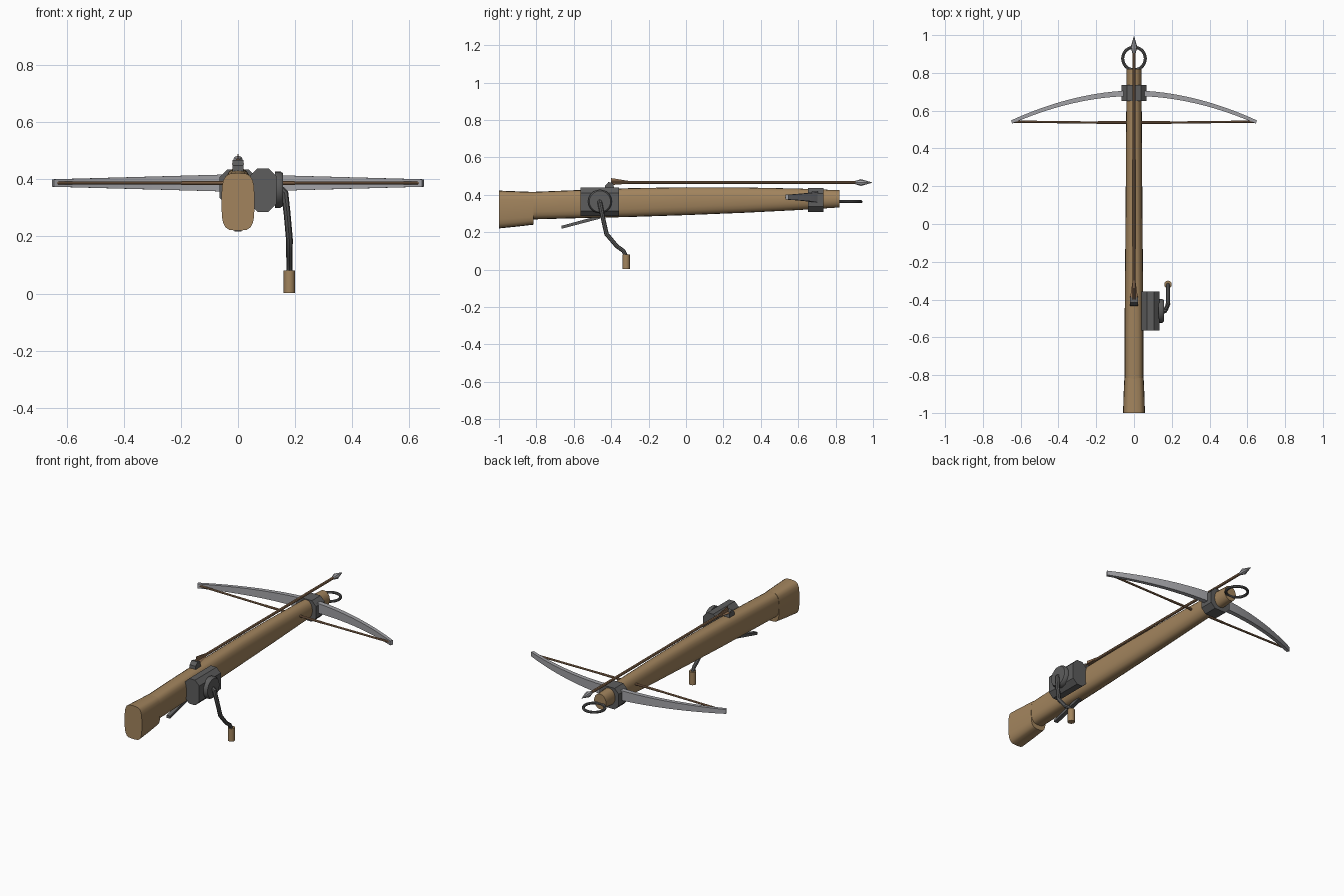
import bpy, bmesh, math
from mathutils import Vector

if "Cube" in bpy.data.objects:
    bpy.data.objects.remove(bpy.data.objects["Cube"])


def material(name, rgb):
    m = bpy.data.materials.new(name)
    m.diffuse_color = (*rgb, 1)
    m.use_nodes = True
    m.node_tree.nodes["Principled BSDF"].inputs["Base Color"].default_value = m.diffuse_color
    return m


WOOD = material("wood", (0.36, 0.23, 0.11))
SHAFT = material("shaft_wood", (0.30, 0.17, 0.09))
IRON = material("dark_iron", (0.11, 0.11, 0.11))
STEEL = material("steel", (0.36, 0.36, 0.38))


def loft(name, rings, mat, smooth=35):
    """Skin equal-length point rings and cap both ends."""
    bm = bmesh.new()
    loops = [[bm.verts.new(p) for p in r] for r in rings]
    n = len(loops[0])
    for a, b in zip(loops, loops[1:]):
        for i in range(n):
            j = (i + 1) % n
            bm.faces.new((a[i], a[j], b[j], b[i]))
    bm.faces.new(loops[0])
    bm.faces.new(loops[-1])
    bmesh.ops.recalc_face_normals(bm, faces=bm.faces)
    me = bpy.data.meshes.new(name)
    bm.to_mesh(me)
    bm.free()
    ob = bpy.data.objects.new(name, me)
    bpy.context.collection.objects.link(ob)
    me.materials.append(mat)
    if smooth:
        bpy.ops.object.select_all(action='DESELECT')
        ob.select_set(True)
        bpy.context.view_layer.objects.active = ob
        bpy.ops.object.shade_smooth_by_angle(angle=math.radians(smooth))
    return ob


def tube(name, pts, radii, mat, sides=12):
    """Round bar through points, one radius per point."""
    pts = [Vector(p) for p in pts]
    rings = []
    for i, p in enumerate(pts):
        d = (pts[min(i + 1, len(pts) - 1)] - pts[max(i - 1, 0)]).normalized()
        ref = Vector((1, 0, 0)) if abs(d.x) < 0.9 else Vector((0, 0, 1))
        u = d.cross(ref).normalized()
        v = d.cross(u)
        rings.append([p + radii[i] * (u * math.cos(a) + v * math.sin(a))
                      for a in (2 * math.pi * k / sides for k in range(sides))])
    return loft(name, rings, mat)


def oval(y, w, z0, z1, power, n=20):
    """Squared-off oval section of the stock."""
    c, h = (z0 + z1) / 2, (z1 - z0) / 2
    out = []
    for k in range(n):
        a = 2 * math.pi * k / n
        ca, sa = math.cos(a), math.sin(a)
        out.append((w * math.copysign(abs(ca) ** (2 / power), ca), y,
                    c + h * math.copysign(abs(sa) ** (2 / power), sa)))
    return out


def block(name, x0, x1, y0, y1, z0, z1, cut, mat):
    """Box with its four lengthwise edges chamfered."""
    prof = [(x0 + cut, z0), (x1 - cut, z0), (x1, z0 + cut), (x1, z1 - cut),
            (x1 - cut, z1), (x0 + cut, z1), (x0, z1 - cut), (x0, z0 + cut)]
    return loft(name, [[(x, y, z) for x, z in prof] for y in (y0, y1)], mat, 0)


# Stock: tapered body with a deeper butt
loft("stock", [oval(*s) for s in [
    (-0.825, 0.05, 0.268, 0.415, 3), (-0.6, 0.05, 0.274, 0.424, 3),
    (-0.3, 0.048, 0.281, 0.435, 2.8), (0, 0.045, 0.291, 0.44, 2.6),
    (0.3, 0.043, 0.303, 0.439, 2.4), (0.6, 0.041, 0.318, 0.433, 2.2),
    (0.82, 0.04, 0.332, 0.424, 2)]], WOOD)
loft("butt", [oval(*s) for s in [
    (-1, 0.058, 0.22, 0.422, 3.6), (-0.9, 0.055, 0.23, 0.418, 3.6),
    (-0.815, 0.051, 0.24, 0.415, 3.6)]], WOOD)

# Steel bow, thinning towards the tips
bow = []
for i in range(-12, 13):
    t = i / 12
    x, y = 0.648 * t, 0.692 - 0.152 * abs(t) ** 1.9
    s = -0.152 * 1.9 * abs(t) ** 0.9 * math.copysign(1, t) / 0.648
    nrm = Vector((-s, 1, 0)).normalized()
    d, h = 0.015 - 0.006 * abs(t), 0.031 - 0.018 * abs(t)
    bow.append([Vector((x, y, 0.387 + dz * h)) + nrm * d * dy
                for dy, dz in ((-1, -1), (1, -1), (1, 1), (-1, 1))])
loft("bow", bow, STEEL)
block("bow_clamp", -0.065, 0.065, 0.652, 0.735, 0.308, 0.435, 0.028, IRON)

# String with a thicker serving in the middle
tube("string", [(-0.635, 0.542, 0.387), (-0.2, 0.537, 0.387), (-0.19, 0.537, 0.387),
                (0.19, 0.537, 0.387), (0.2, 0.537, 0.387), (0.635, 0.542, 0.387)],
     [0.006, 0.006, 0.007, 0.007, 0.006, 0.006], SHAFT, 8)

# Front ring
bpy.ops.mesh.primitive_torus_add(location=(0, 0.876, 0.363), major_radius=0.06,
                                 minor_radius=0.008, major_segments=28, minor_segments=8)
ring = bpy.context.object
ring.name = "front_ring"
ring.data.materials.append(IRON)
bpy.ops.object.shade_smooth_by_angle()

# Bolt: shaft, head and three fletches
tube("bolt_shaft", [(0, -0.4, 0.465), (0, 0.93, 0.465)], [0.008, 0.008], SHAFT, 8)
tube("bolt_head", [(0, 0.905, 0.465), (0, 0.935, 0.465), (0, 0.995, 0.465)],
     [0.009, 0.018, 0.001], STEEL, 8)
for k in range(3):
    a = math.radians(90 + 120 * k)
    out, side = Vector((math.cos(a), 0, math.sin(a))), Vector((-math.sin(a), 0, math.cos(a)))
    base = Vector((0, 0, 0.465))
    tri = [(-0.4, 0.003), (-0.4, 0.024), (-0.3, 0.008)]
    loft(f"fletch_{k + 1}", [[base + Vector((0, y, 0)) + out * r + side * e for y, r in tri]
                             for e in (-0.0015, 0.0015)], SHAFT, 0)

# Nut holding the string end of the bolt
prof = [(-0.435, 0.415), (-0.38, 0.415), (-0.39, 0.462), (-0.415, 0.468), (-0.432, 0.448)]
loft("nut", [[(x, y, z) for y, z in prof] for x in (-0.02, 0.02)], IRON, 0)

# Winding box, drum and crank
block("gear_box", 0.04, 0.135, -0.563, -0.357, 0.286, 0.438, 0.028, IRON)
tube("gear_drum", [(0.13, -0.46, 0.364), (0.148, -0.46, 0.364), (0.158, -0.46, 0.364)],
     [0.064, 0.064, 0.057], IRON, 20)
tube("crank_arm", [(0.145, -0.463, 0.37), (0.163, -0.46, 0.355), (0.172, -0.445, 0.28),
                   (0.18, -0.425, 0.19), (0.18, -0.37, 0.125), (0.18, -0.335, 0.1),
                   (0.18, -0.32, 0.07)],
     [0.012, 0.013, 0.012, 0.012, 0.011, 0.011, 0.011], IRON, 8)
tube("crank_handle", [(0.18, -0.32, 0.002), (0.18, -0.32, 0.08)], [0.02, 0.02], WOOD, 12)

# Trigger lever below the stock
prof = [(-0.665, 0.218), (-0.46, 0.272), (-0.46, 0.288), (-0.53, 0.271), (-0.665, 0.234)]
loft("trigger", [[(x, y, z) for y, z in prof] for x in (-0.012, 0.012)], IRON, 0)
